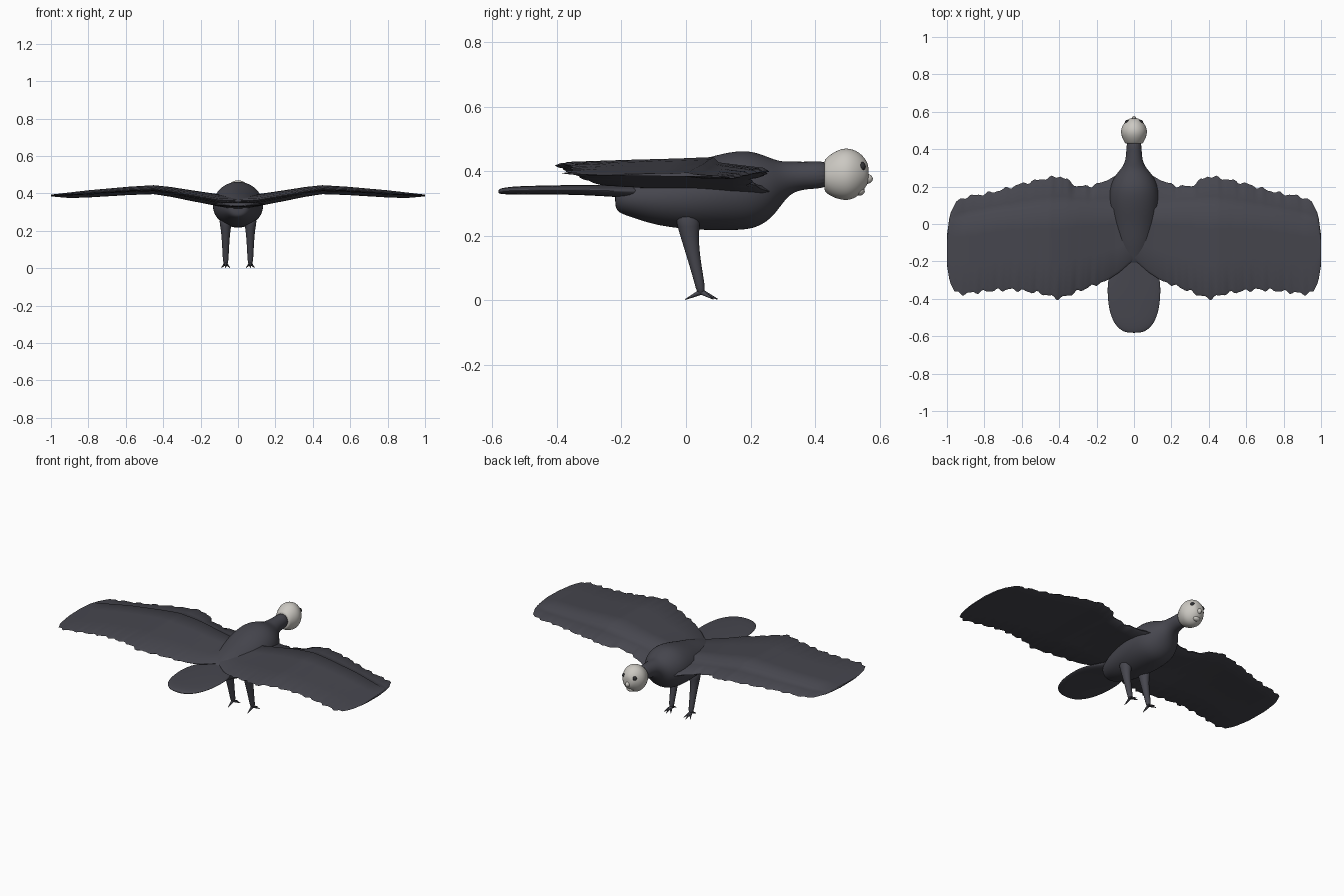
import bpy, bmesh, math
from mathutils import Vector

if "Cube" in bpy.data.objects:
    bpy.data.objects.remove(bpy.data.objects["Cube"])


def material(name, rgb):
    m = bpy.data.materials.new(name)
    m.diffuse_color = (*rgb, 1)
    m.use_nodes = True
    m.node_tree.nodes["Principled BSDF"].inputs["Base Color"].default_value = m.diffuse_color
    return m


SLATE = material("slate_feather", (0.062, 0.062, 0.077))
BONE = material("pale_bone", (0.60, 0.58, 0.54))
DARK = material("dark_eye", (0.03, 0.03, 0.034))


def finish(bm, name, mat, subsurf=0, mirror=False, angle=60):
    bmesh.ops.recalc_face_normals(bm, faces=bm.faces)
    me = bpy.data.meshes.new(name)
    bm.to_mesh(me)
    bm.free()
    me.materials.append(mat)
    ob = bpy.data.objects.new(name, me)
    bpy.context.collection.objects.link(ob)
    if mirror:
        ob.modifiers.new("mirror", 'MIRROR').use_mirror_merge = False
    if subsurf:
        s = ob.modifiers.new("smooth", 'SUBSURF')
        s.levels = s.render_levels = subsurf
    bpy.ops.object.select_all(action='DESELECT')
    ob.select_set(True)
    bpy.context.view_layer.objects.active = ob
    bpy.ops.object.shade_smooth_by_angle(angle=math.radians(angle))
    return ob


def skin(bm, rings):
    """Bridge closed rings of points and cap both ends."""
    vs = [[bm.verts.new(p) for p in r] for r in rings]
    n = len(vs[0])
    for a, b in zip(vs, vs[1:]):
        for i in range(n):
            j = (i + 1) % n
            bm.faces.new((a[i], a[j], b[j], b[i]))
    bm.faces.new(vs[0])
    bm.faces.new(vs[-1])


def loft(name, sections, mat, axis='y', x=0, sides=20, **kw):
    """Sections: (along, centre, half width, half depth) for axis y or z."""
    rings = []
    for t, c, rx, rd in sections:
        ring = []
        for i in range(sides):
            a = 2 * math.pi * i / sides
            u, v = x + rx * math.cos(a), c + rd * math.sin(a)
            ring.append((u, t, v) if axis == 'y' else (u, v, t))
        rings.append(ring)
    bm = bmesh.new()
    skin(bm, rings)
    return finish(bm, name, mat, **kw)


def interp(table, x):
    for (x0, y0), (x1, y1) in zip(table, table[1:]):
        if x <= x1:
            return y0 + (y1 - y0) * (x - x0) / (x1 - x0)
    return table[-1][1]


# Body with neck
loft("body", [
    (-0.22, 0.315, 0.03, 0.025), (-0.21, 0.315, 0.055, 0.045),
    (-0.17, 0.315, 0.08, 0.058), (-0.10, 0.315, 0.105, 0.083),
    (0.0, 0.32, 0.125, 0.102), (0.09, 0.333, 0.138, 0.118),
    (0.17, 0.341, 0.136, 0.126), (0.22, 0.341, 0.123, 0.118),
    (0.265, 0.346, 0.098, 0.094), (0.295, 0.362, 0.07, 0.068),
    (0.33, 0.384, 0.047, 0.046), (0.39, 0.387, 0.041, 0.042),
    (0.45, 0.39, 0.041, 0.043)], SLATE, subsurf=2)

# Tail paddle
loft("tail", [
    (-0.10, 0.335, 0.05, 0.022), (-0.20, 0.338, 0.10, 0.020),
    (-0.27, 0.340, 0.138, 0.017), (-0.36, 0.342, 0.146, 0.015),
    (-0.46, 0.341, 0.136, 0.014), (-0.53, 0.340, 0.110, 0.013),
    (-0.57, 0.338, 0.070, 0.010), (-0.582, 0.337, 0.035, 0.006)],
    SLATE, subsurf=2)

# Wing: curves along the span, with scalloped edges and a ridge near the front
LEAD = [(0, 0.24), (0.08, 0.27), (0.14, 0.235), (0.22, 0.205), (0.30, 0.20),
        (0.39, 0.255), (0.47, 0.245), (0.60, 0.215), (0.70, 0.185),
        (0.78, 0.165), (0.90, 0.145), (0.95, 0.12), (0.985, 0.05), (1, -0.06)]
TRAIL = [(0, -0.19), (0.08, -0.26), (0.15, -0.305), (0.26, -0.345),
         (0.40, -0.40), (0.50, -0.37), (0.65, -0.35), (0.75, -0.355),
         (0.92, -0.375), (0.96, -0.36), (0.985, -0.31), (1, -0.22)]
RIDGE = [(0, 0.08), (0.3, 0.10), (0.5, 0.09), (0.75, 0.06), (1, 0.01)]
HEIGHT = [(0, 0.362), (0.10, 0.366), (0.25, 0.392), (0.36, 0.412),
          (0.45, 0.424), (0.58, 0.418), (0.8, 0.402), (1, 0.388)]
HALF = [(0, 0.024), (0.45, 0.015), (0.8, 0.011), (1, 0.004)]


def wing_ring(x):
    fade = min(1, max(0, (x - 0.12) / 0.1)) * min(1, max(0, (0.98 - x) / 0.06))
    lead = interp(LEAD, x) + fade * (0.006 * math.sin(75 * x) + 0.004 * math.sin(131 * x))
    trail = interp(TRAIL, x) + fade * (0.007 * math.sin(88 * x) + 0.004 * math.sin(149 * x))
    ridge = min(interp(RIDGE, x), lead - 0.03)
    z, h = interp(HEIGHT, x), interp(HALF, x)
    step = 0.012 * min(1, (1 - x) / 0.1)
    front, back = lead - ridge, ridge - trail
    top = [(lead, -0.8 * h - step), (lead - 0.1 * front, -step - 0.1 * h),
           (ridge + 0.35 * front, 0.6 * h - step), (ridge + 0.008, h - step),
           (ridge - 0.008, 1.3 * h), (ridge - 0.25 * back, h),
           (ridge - 0.6 * back, 0.7 * h), (trail + 0.015, 0.3 * h),
           (trail, -0.1 * h)]
    under = [(trail + 0.015, -0.5 * h), (ridge - 0.6 * back, -0.8 * h),
             (ridge - 0.2 * back, -h), (ridge + 0.35 * front, -h - step),
             (lead - 0.1 * front, -1.1 * h - step)]
    return [(x, y, z + dz) for y, dz in top + under]


bm = bmesh.new()
spans = [i / 80 * 0.95 for i in range(81)] + [0.96, 0.97, 0.98, 0.988, 0.995, 1.0]
skin(bm, [wing_ring(x) for x in spans])
bmesh.ops.delete(bm, geom=[f for f in bm.faces if all(v.co.x < 1e-6 for v in f.verts)],
                 context='FACES_ONLY')
finish(bm, "wing", SLATE, mirror=True)

# Legs
loft("leg", [
    (0.275, 0.005, 0.040, 0.045), (0.225, 0.008, 0.030, 0.035),
    (0.19, 0.012, 0.025, 0.028), (0.13, 0.024, 0.020, 0.021),
    (0.07, 0.038, 0.017, 0.017), (0.035, 0.045, 0.015, 0.015),
    (0.018, 0.047, 0.009, 0.010)], SLATE, axis='z', x=0.066, sides=12,
    subsurf=1, mirror=True)

# Clawed toes
bm = bmesh.new()
start = Vector((0.066, 0.047, 0.026))
for tip in ((0.066, 0.098, 0.003), (0.088, 0.085, 0.003),
            (0.044, 0.085, 0.003), (0.066, -0.002, 0.002)):
    d = Vector(tip) - start
    made = bmesh.ops.create_cone(bm, cap_ends=True, segments=8, radius1=0.009,
                                 radius2=0.0015, depth=d.length)["verts"]
    rot = d.to_track_quat('Z', 'Y')
    for v in made:
        v.co = rot @ v.co + start + d / 2
        v.co.z = max(v.co.z, 0)
finish(bm, "toes", SLATE, mirror=True)

# Head
loft("head", [
    (0.428, 0.386, 0.043, 0.046), (0.432, 0.386, 0.049, 0.053),
    (0.455, 0.388, 0.061, 0.070), (0.48, 0.390, 0.070, 0.080),
    (0.505, 0.390, 0.071, 0.082), (0.53, 0.391, 0.060, 0.072),
    (0.548, 0.393, 0.046, 0.055), (0.560, 0.393, 0.033, 0.038),
    (0.566, 0.392, 0.018, 0.022)], BONE, subsurf=2)


def ball(name, centre, radii, mat, mirror=False):
    bm = bmesh.new()
    bmesh.ops.create_uvsphere(bm, u_segments=16, v_segments=10, radius=1)
    for v in bm.verts:
        v.co = Vector(c + r * k for c, r, k in zip(centre, radii, v.co))
    finish(bm, name, mat, mirror=mirror)


# Face details
ball("beak", (0, 0.558, 0.376), (0.014, 0.021, 0.016), BONE)
ball("chin", (0, 0.537, 0.338), (0.024, 0.017, 0.014), BONE)
ball("eye", (0.034, 0.546, 0.414), (0.014, 0.011, 0.014), DARK, mirror=True)
ball("mouth", (0, 0.552, 0.355), (0.018, 0.006, 0.004), DARK)
